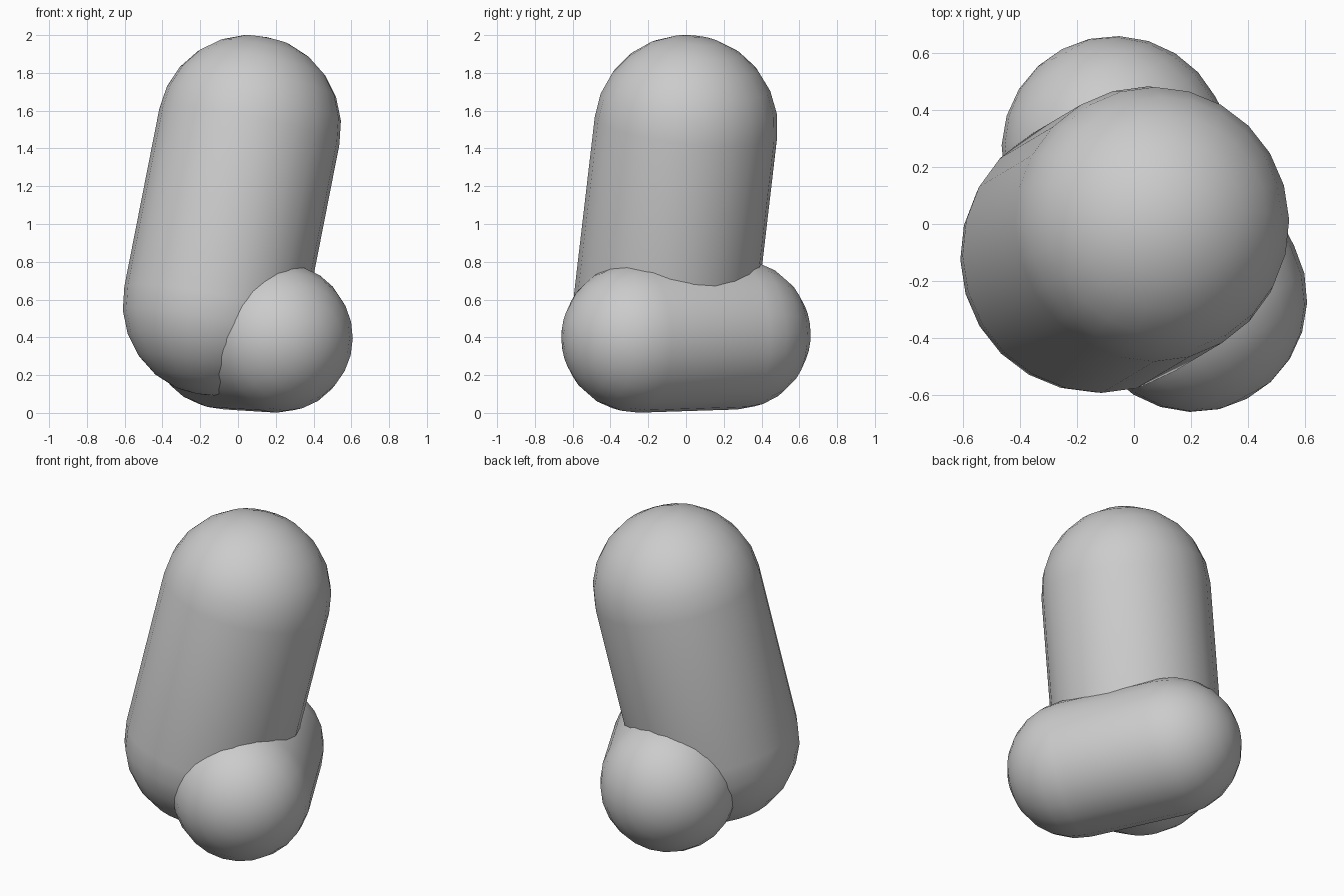
import bpy, bmesh
from math import pi, sin, cos
from mathutils import Vector

cube = bpy.data.objects.get("Cube")
if cube:
    bpy.data.objects.remove(cube, do_unlink=True)

SEGMENTS = 24
CAP_RINGS = 6

grey = bpy.data.materials.new("plain_grey")
grey.use_nodes = True
colour = (0.6, 0.6, 0.6, 1)
grey.diffuse_color = colour
grey.node_tree.nodes["Principled BSDF"].inputs["Base Color"].default_value = colour


def capsule(name, start, end, radius):
    """Round-ended cylinder spun around the line between two sphere centres."""
    start, end = Vector(start), Vector(end)
    half = (end - start).length / 2
    bm = bmesh.new()

    # Half outline from the lower pole to the upper pole
    outline = []
    for side in (-1, 1):
        for i in range(CAP_RINGS + 1):
            step = CAP_RINGS - i if side < 0 else i
            a = side * step / CAP_RINGS * pi / 2
            outline.append(bm.verts.new((radius * cos(a), 0, side * half + radius * sin(a))))
    edges = [bm.edges.new(pair) for pair in zip(outline, outline[1:])]
    bmesh.ops.spin(bm, geom=outline + edges, cent=(0, 0, 0), axis=(0, 0, 1),
                   angle=2 * pi, steps=SEGMENTS)
    bmesh.ops.remove_doubles(bm, verts=bm.verts, dist=0.0005)
    bmesh.ops.recalc_face_normals(bm, faces=bm.faces)
    for face in bm.faces:
        face.smooth = True

    mesh = bpy.data.meshes.new(name)
    bm.to_mesh(mesh)
    bm.free()
    mesh.materials.append(grey)
    obj = bpy.data.objects.new(name, mesh)
    obj.location = (start + end) / 2
    obj.rotation_mode = 'QUATERNION'
    obj.rotation_quaternion = (end - start).to_track_quat('Z', 'Y')
    bpy.context.collection.objects.link(obj)
    return obj


# Tall leaning capsule and the short one lying across its foot
capsule("tall_capsule", (-0.125, -0.11, 0.575), (0.06, 0, 1.515), 0.486)
capsule("low_capsule", (0.21, -0.262, 0.399), (-0.067, 0.262, 0.416), 0.398)
